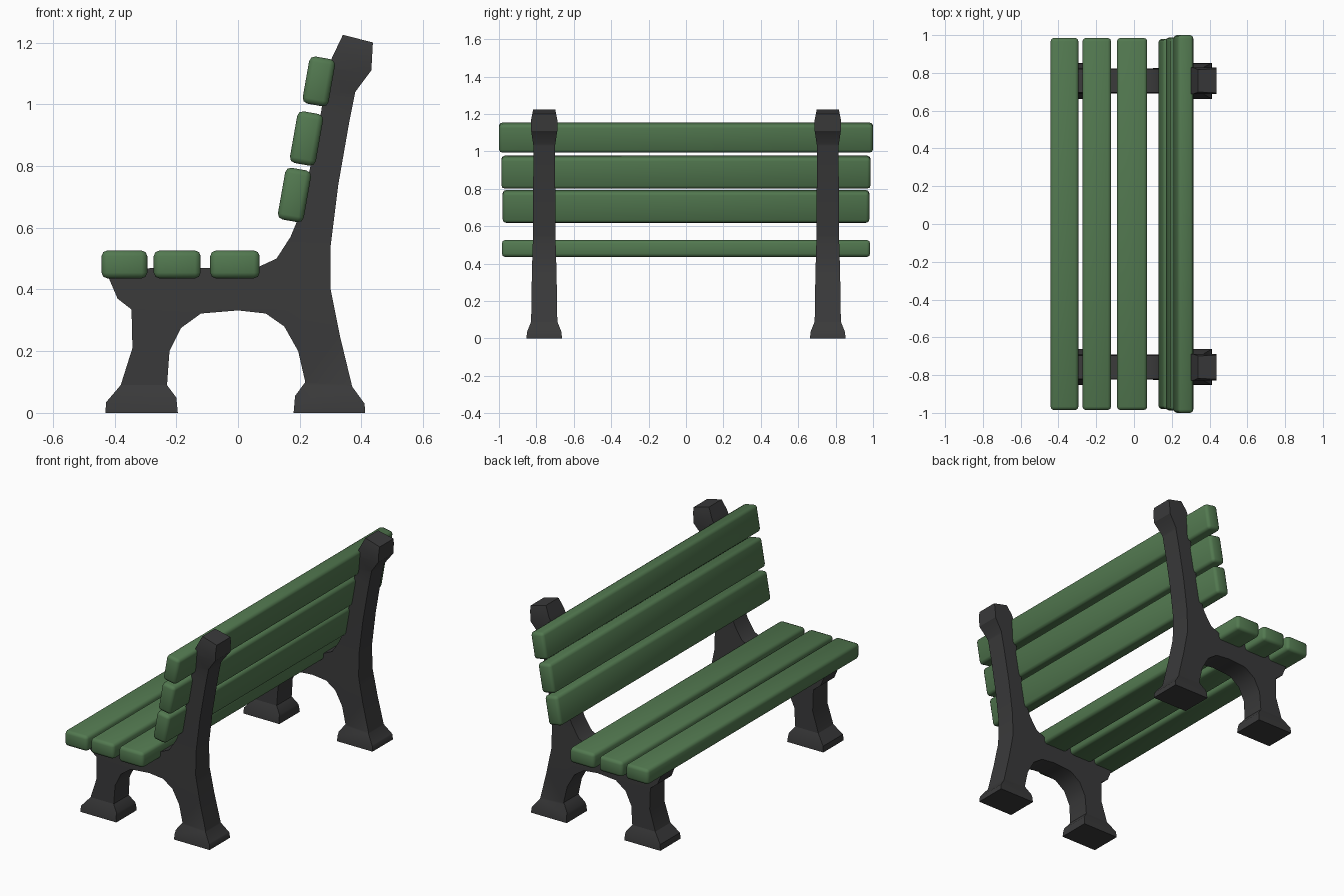
import bpy, bmesh, math
from mathutils import Vector, Matrix

if "Cube" in bpy.data.objects:
    bpy.data.objects.remove(bpy.data.objects["Cube"])


def material(name, rgb):
    m = bpy.data.materials.new(name)
    m.diffuse_color = (*rgb, 1)
    m.use_nodes = True
    m.node_tree.nodes["Principled BSDF"].inputs["Base Color"].default_value = m.diffuse_color
    return m


GREEN = material("green paint", (0.085, 0.19, 0.08))
IRON = material("dark iron", (0.042, 0.042, 0.043))


def finish(bm, name, mat, loc, angle):
    me = bpy.data.meshes.new(name)
    bm.to_mesh(me)
    bm.free()
    me.materials.append(mat)
    ob = bpy.data.objects.new(name, me)
    ob.location = loc
    bpy.context.collection.objects.link(ob)
    bpy.ops.object.select_all(action='DESELECT')
    bpy.context.view_layer.objects.active = ob
    ob.select_set(True)
    bpy.ops.object.shade_smooth_by_angle(angle=math.radians(angle))
    return ob


# Side outline of one cast frame (x, z)
OUTLINE = [(-.43, 0), (-.195, 0), (-.2, .05), (-.23, .09), (-.222, .2), (-.185, .275),
           (-.12, .322), (0, .332), (.09, .322), (.15, .28), (.195, .2), (.218, .1),
           (.185, .055), (.18, 0), (.412, 0), (.41, .03), (.37, .085), (.33, .25),
           (.3, .4), (.3, .54), (.325, .74), (.36, .94), (.38, 1.04), (.432, 1.11),
           (.437, 1.2), (.34, 1.225), (.29, 1.12), (.27, .98), (.235, .8), (.195, .63),
           (.17, .57), (.125, .5), (.06, .47), (-.28, .47), (-.42, .44), (-.39, .37),
           (-.345, .335), (-.342, .21), (-.38, .09), (-.427, .035)]
# Half thickness of the frame by height
WIDTH = [(0, .095), (.035, .092), (.09, .07), (.35, .066), (.55, .06), (1.03, .058),
         (1.11, .07), (1.17, .07), (1.23, .058)]


def half_width(z):
    for (z0, w0), (z1, w1) in zip(WIDTH, WIDTH[1:]):
        if z <= z1:
            return w0 + (w1 - w0) * max(0, z - z0) / (z1 - z0)
    return WIDTH[-1][1]


def frame(name, y):
    bm = bmesh.new()
    face = bm.faces.new([bm.verts.new((x, 0, z)) for x, z in OUTLINE])
    bmesh.ops.inset_region(bm, faces=[face], thickness=.02, use_boundary=True,
                           use_even_offset=True)
    for z, _ in WIDTH[1:-1]:
        bmesh.ops.bisect_plane(bm, geom=bm.verts[:] + bm.edges[:] + bm.faces[:],
                               plane_co=(0, 0, z), plane_no=(0, 0, 1))
    # swell the side face, with a chamfered rim
    for v in bm.verts:
        v.co.y = half_width(v.co.z) - (.02 if v.is_boundary else 0)
    rim = [e for e in bm.edges if e.is_boundary]
    ext = bmesh.ops.extrude_edge_only(bm, edges=rim)["geom"]
    for v in ext:
        if isinstance(v, bmesh.types.BMVert):
            v.co.y = 0
    for v in bm.verts:
        v.co.z = max(v.co.z, 0)
    bmesh.ops.triangulate(bm, faces=[f for f in bm.faces if len(f.verts) > 4])
    bmesh.ops.recalc_face_normals(bm, faces=bm.faces[:])
    if sum(f.normal.y * f.calc_area() for f in bm.faces) < 0:
        bmesh.ops.reverse_faces(bm, faces=bm.faces[:])
    ob = finish(bm, name, IRON, (0, y, 0), 40)
    mir = ob.modifiers.new("other half", 'MIRROR')
    mir.use_axis = (False, True, False)


def slat(name, x, z, depth, height, half_len, tilt=0):
    bm = bmesh.new()
    bmesh.ops.create_cube(bm, size=1)
    bmesh.ops.scale(bm, vec=(depth, half_len * 2, height), verts=bm.verts)
    bmesh.ops.bevel(bm, geom=bm.edges[:], offset=.018, segments=2, profile=.5,
                    affect='EDGES')
    bmesh.ops.rotate(bm, cent=(0, 0, 0), verts=bm.verts,
                     matrix=Matrix.Rotation(math.radians(tilt), 3, 'Y'))
    finish(bm, name, GREEN, (x, 0, z), 50)


# Cast iron end frames
frame("left_frame", -.758)
frame("right_frame", .758)

# Seat slats
for i, (x, d) in enumerate([(-.368, .148), (-.197, .152), (-.01, .16)]):
    slat(f"seat_slat_{i + 1}", x, .481, d, .09, .985)

# Backrest slats, leaning back
for i, (x, z, h, l) in enumerate([(.183, .706, .17, .98), (.222, .889, .17, .987),
                                  (.262, 1.074, .155, 1.0)]):
    slat(f"back_slat_{i + 1}", x, z, .085, h, l, 10)
